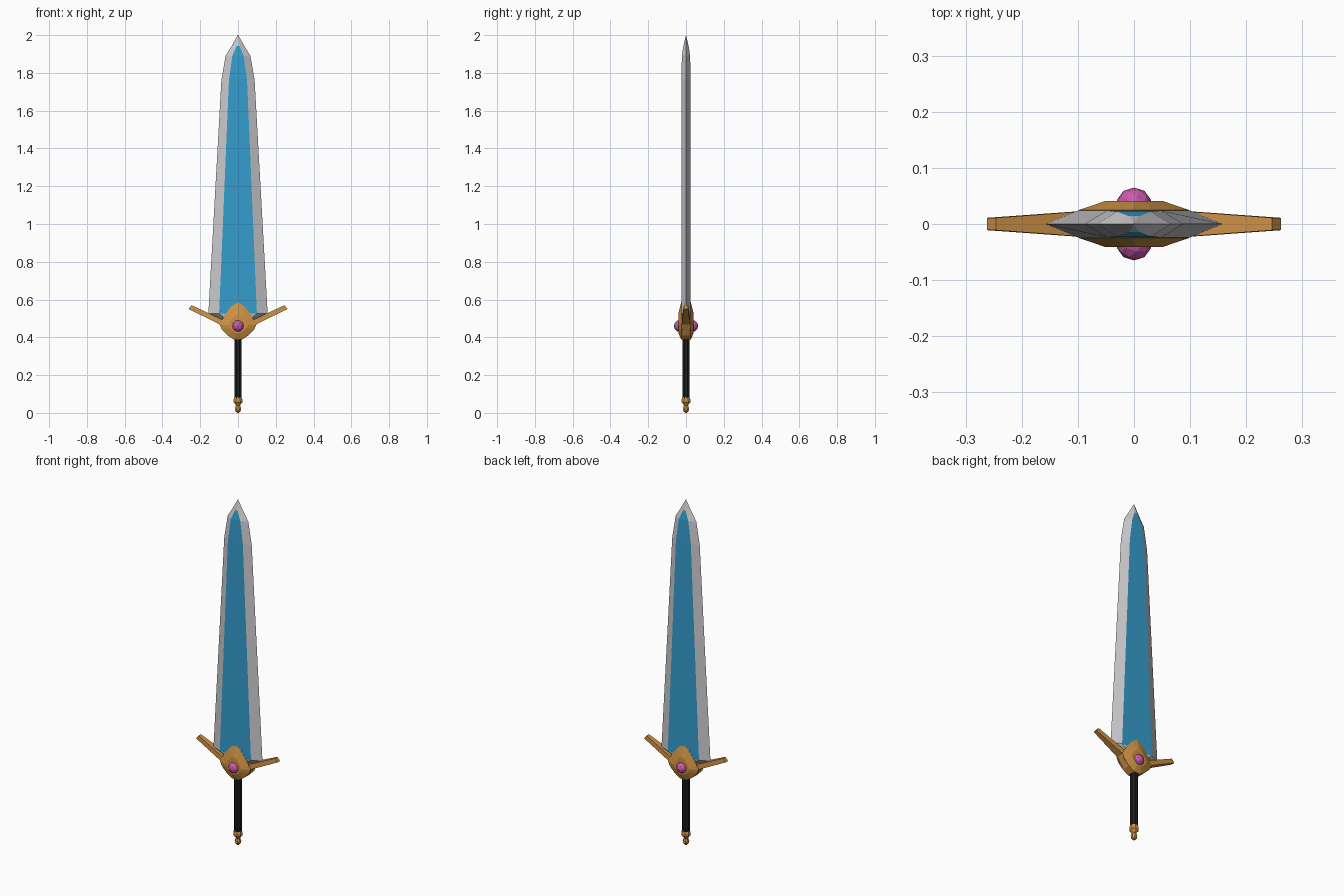
import bpy, bmesh, math

if "Cube" in bpy.data.objects:
    bpy.data.objects.remove(bpy.data.objects["Cube"])


def mat(name, rgb):
    m = bpy.data.materials.new(name)
    m.diffuse_color = (*rgb, 1)
    m.use_nodes = True
    m.node_tree.nodes["Principled BSDF"].inputs["Base Color"].default_value = m.diffuse_color
    return m


silver = mat("silver steel", (0.60, 0.60, 0.62))
blue = mat("blue", (0.035, 0.34, 0.62))
gold = mat("gold", (0.62, 0.29, 0.06))
pink = mat("pink gem", (0.60, 0.10, 0.42))
black = mat("black grip", (0.012, 0.012, 0.013))


def finish(name, bm, *mats):
    bmesh.ops.recalc_face_normals(bm, faces=bm.faces)
    me = bpy.data.meshes.new(name)
    bm.to_mesh(me)
    bm.free()
    for m in mats:
        me.materials.append(m)
    ob = bpy.data.objects.new(name, me)
    bpy.context.collection.objects.link(ob)
    return ob


def loft(rings):
    """Skin a list of equal-length point rings and cap both ends."""
    bm = bmesh.new()
    vs = [[bm.verts.new(p) for p in r] for r in rings]
    n = len(vs[0])
    for a, b in zip(vs, vs[1:]):
        for i in range(n):
            j = (i + 1) % n
            bm.faces.new((a[i], a[j], b[j], b[i]))
    bm.faces.new(vs[0])
    bm.faces.new(vs[-1])
    return bm


def lathe(name, profile, sides, m):
    step = 2 * math.pi / sides
    rings = [[(r * math.cos((i + .5) * step), r * math.sin((i + .5) * step), z)
              for i in range(sides)] for r, z in profile]
    return finish(name, loft(rings), m)


# blade: hexagonal section (z, half width, half flat width, half thickness)
levels = [(.485, .06, .05, .014), (.525, .157, .10, .024), (1.76, .088, .048, .024),
          (1.89, .066, .030, .022), (1.942, .034, .008, .014), (2.0, .001, .0005, .0005)]
bm = loft([[(-w, 0, z), (-b, -t, z), (b, -t, z), (w, 0, z), (b, t, z), (-b, t, z)]
           for z, w, b, t in levels])
for f in bm.faces:  # central flats are blue
    c = f.calc_center_median()
    if abs(c.x) < .005 and .53 < c.z < 1.94:
        f.material_index = 1
finish("blade", bm, silver, blue)

# crossguard: (bottom x, bottom z, top x, top z, half depth), mirrored
half = [(.022, .388, .022, .495, .024), (.055, .410, .055, .492, .024),
        (.095, .468, .085, .495, .023), (.262, .550, .246, .570, .011)]
full = [(-a, b, -c, d, y) for a, b, c, d, y in reversed(half)] + half
finish("crossguard", loft([[(a, -y, b), (a, y, b), (c, y, d), (c, -y, d)]
                           for a, b, c, d, y in full]), gold)

# raised shield plates and gems on both faces
side = [(.034, .565), (.072, .515), (.098, .468), (.085, .440), (.055, .410), (.022, .388)]
outline = [(0, .586)] + side + [(-x, z) for x, z in reversed(side)]
for s, word in ((-1, "front"), (1, "back")):
    rings = [[(x * k, s * y, .46 + (z - .46) * k) for x, z in outline]
             for k, y in ((1, .019), (1, .025), (.52, .041))]
    finish(word + "_shield_plate", loft(rings), gold)
    bm = bmesh.new()
    bmesh.ops.create_icosphere(bm, subdivisions=2, radius=.032)
    bmesh.ops.translate(bm, verts=bm.verts, vec=(0, s * .033, .46))
    finish(word + "_gem", bm, pink)

# grip, collar and pommel
lathe("grip", [(.021, .075), (.021, .40)], 8, black)
lathe("pommel", [(.006, 0), (.016, .012), (.018, .024), (.012, .038), (.015, .045),
                 (.025, .056), (.025, .072), (.022, .082)], 8, gold)
